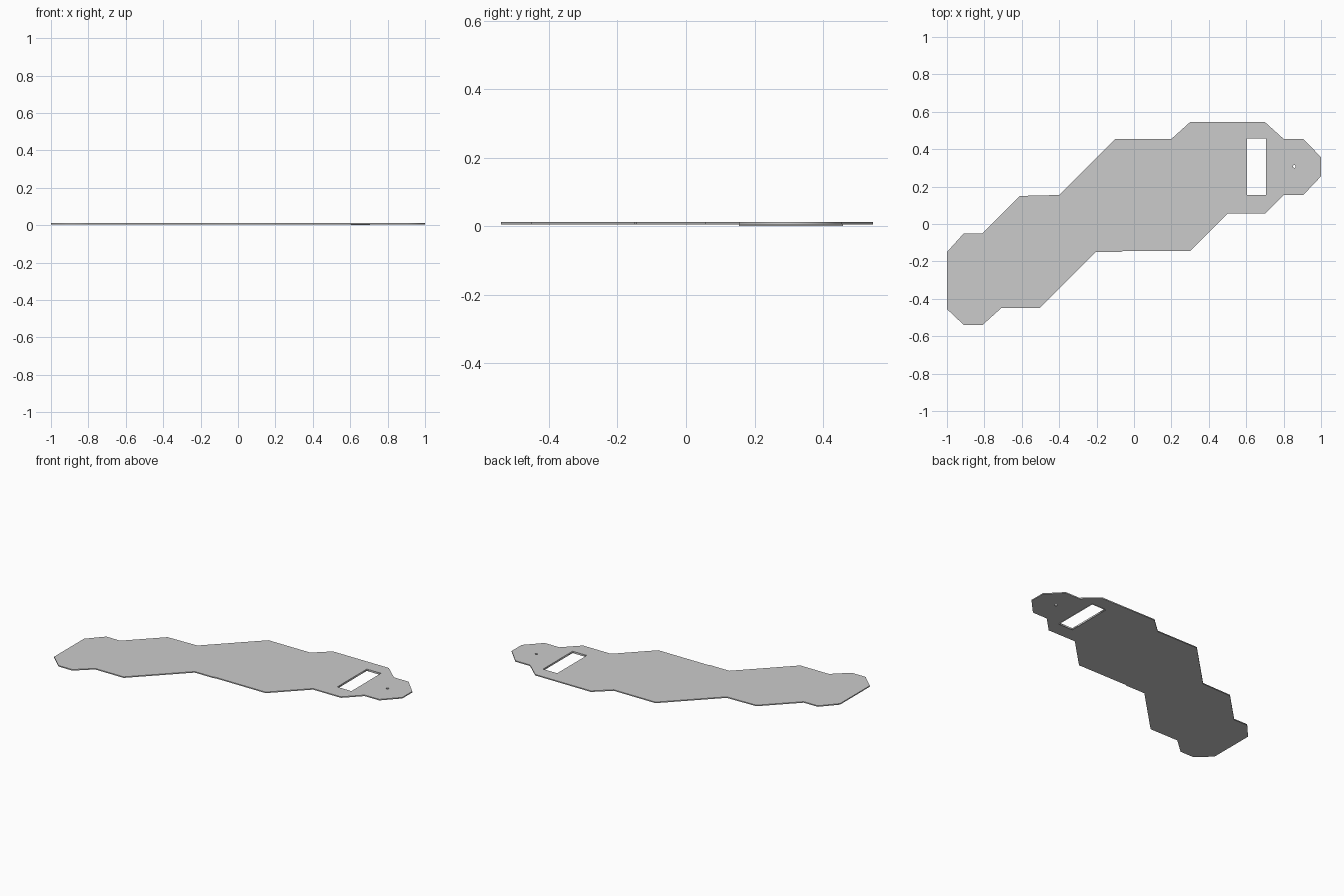
import bpy, bmesh, math

if "Cube" in bpy.data.objects:
    bpy.data.objects.remove(bpy.data.objects["Cube"])

TOP, BOTTOM = 0.012, 0.005

outline = [(-1, -.15), (-.91, -.05), (-.81, -.05), (-.61, .15), (-.40, .155),
           (-.10, .455), (.20, .455), (.30, .545), (.70, .545), (.80, .455),
           (.905, .455), (1, .357), (1, .255), (.905, .155), (.80, .155),
           (.70, .055), (.50, .055), (.30, -.145), (-.06, -.145), (-.07, -.15),
           (-.205, -.15), (-.505, -.45), (-.71, -.45), (-.81, -.54),
           (-.91, -.54), (-1, -.455)]
slot = [(.603, .155), (.705, .155), (.705, .458), (.603, .458)]
pin = [(.857 + .008 * math.cos(i * math.tau / 12),
        .308 + .008 * math.sin(i * math.tau / 12)) for i in range(12)]

# Flat plate: filled outline with a slot and a pin hole
curve = bpy.data.curves.new("plate", 'CURVE')
curve.dimensions = '2D'
curve.fill_mode = 'BOTH'
curve.extrude = (TOP - BOTTOM) / 2
for loop in (outline, slot, pin):
    spline = curve.splines.new('POLY')
    spline.points.add(len(loop) - 1)
    for point, (x, y) in zip(spline.points, loop):
        point.co = (x, y, 0, 1)
    spline.use_cyclic_u = True
plate = bpy.data.objects.new("plate", curve)
plate.location.z = (TOP + BOTTOM) / 2
bpy.context.collection.objects.link(plate)
bpy.context.view_layer.objects.active = plate
plate.select_set(True)
bpy.ops.object.convert(target='MESH')

# Thin lining of the slot, reaching below the plate
bm = bmesh.new()
low = [bm.verts.new((x, y, 0)) for x, y in slot]
high = [bm.verts.new((x, y, BOTTOM)) for x, y in slot]
for i in range(4):
    j = (i + 1) % 4
    bm.faces.new((low[j], low[i], high[i], high[j]))
mesh = bpy.data.meshes.new("slot_lining")
bm.to_mesh(mesh)
bm.free()
bpy.context.collection.objects.link(bpy.data.objects.new("slot_lining", mesh))
